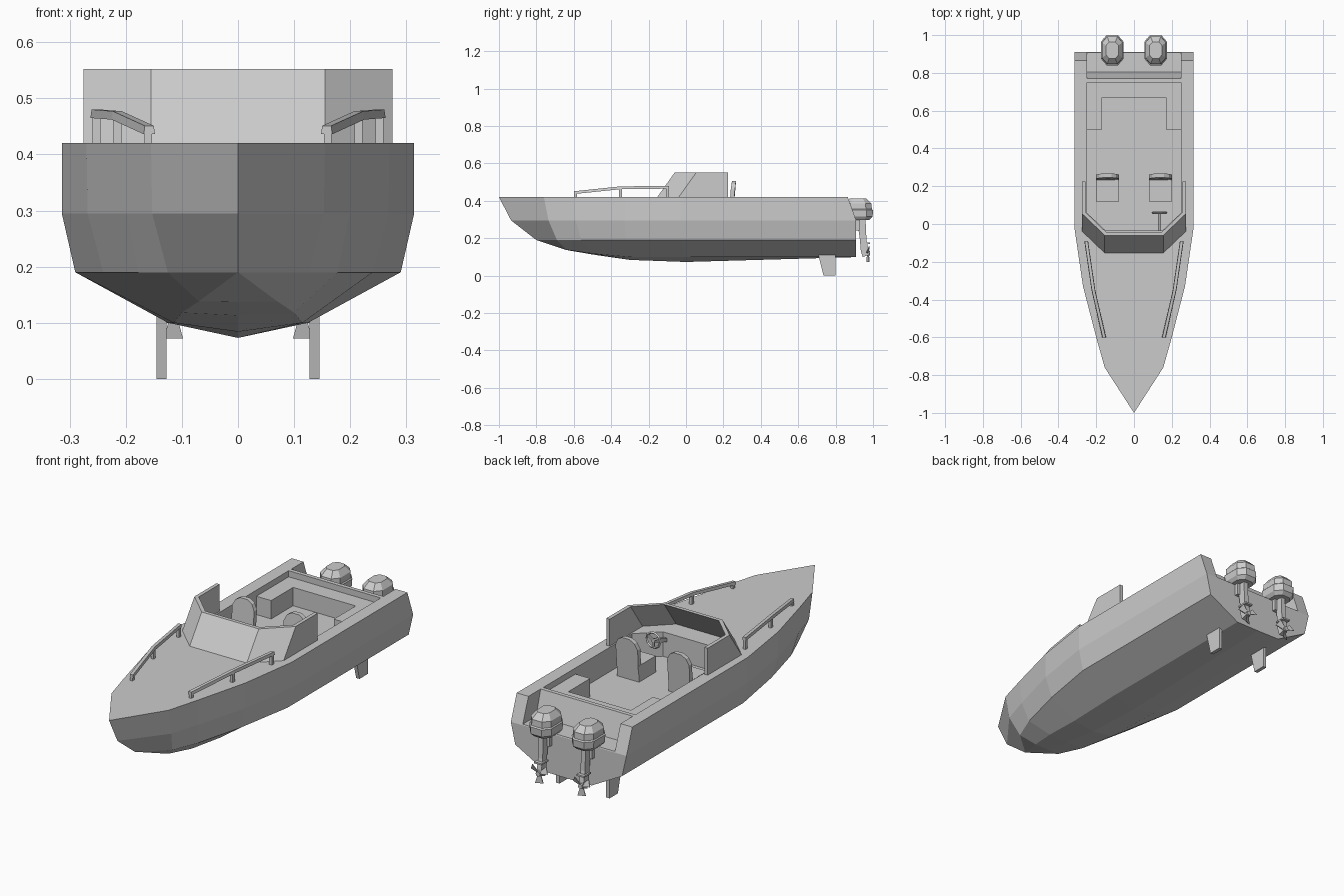
import bpy, bmesh, math
from mathutils import Matrix, Vector

if "Cube" in bpy.data.objects:
    bpy.data.objects.remove(bpy.data.objects["Cube"])


def loft(name, rings, wrap=False):
    """Skin closed rings of equal length; cap the ends, or wrap last to first."""
    bm = bmesh.new()
    rows = [[bm.verts.new(p) for p in r] for r in rings]
    n = len(rows[0])
    pairs = list(zip(rows, rows[1:])) + ([(rows[-1], rows[0])] if wrap else [])
    for a, b in pairs:
        for i in range(n):
            j = (i + 1) % n
            bm.faces.new((a[i], a[j], b[j], b[i]))
    if not wrap:
        bm.faces.new(rows[0])
        bm.faces.new(rows[-1])
    return finish(name, bm)


def finish(name, bm):
    bmesh.ops.remove_doubles(bm, verts=bm.verts, dist=1e-5)
    bmesh.ops.recalc_face_normals(bm, faces=bm.faces)
    me = bpy.data.meshes.new(name)
    bm.to_mesh(me)
    bm.free()
    ob = bpy.data.objects.new(name, me)
    bpy.context.collection.objects.link(ob)
    return ob


def prism_x(name, yz, x0, x1):
    return loft(name, [[(x, y, z) for y, z in yz] for x in (x0, x1)])


def prism_z(name, xy, z0, z1):
    return loft(name, [[(x, y, z) for x, y in xy] for z in (z0, z1)])


def box(name, x0, x1, y0, y1, z0, z1):
    return prism_z(name, [(x0, y0), (x1, y0), (x1, y1), (x0, y1)], z0, z1)


def both(half):
    """Mirror a half outline across x = 0."""
    return half + [(-p[0],) + tuple(p[1:]) for p in reversed(half)]


# hull: half-width, y and z along each line, bow to stern
sheer = [(0, -1), (.155, -.76), (.2, -.6), (.27, -.33), (.314, -.03), (.314, .865)]
knuckle = [(0, -.935), (.153, -.735), (.198, -.59), (.268, -.33), (.314, -.03), (.314, .91)]
chine = [(0, -.8), (.125, -.69), (.178, -.56), (.24, -.32), (.29, -.03), (.29, .91)]
strake = [(0, -.8, .19), (.07, -.64, .138), (.1, -.5, .118), (.115, -.3, .1), (.125, 0, .1), (.125, .91, .1)]
keel = [(-.8, .19), (-.64, .137), (-.5, .113), (-.3, .084), (0, .073), (.91, .099)]
bm = bmesh.new()
rows = []
for s, k, c, t, q in zip(sheer, knuckle, chine, strake, keel):
    half = [(*s, .42), (*k, .295), (*c, .19), t]
    pts = half + [(0, *q)] + [(-x, y, z) for x, y, z in reversed(half)]
    rows.append([bm.verts.new(p) for p in pts])
for a, b in zip(rows, rows[1:]):
    for i in range(9):
        j = (i + 1) % 9
        bm.faces.new((a[i], a[j], b[j], b[i]))
e = rows[-1]
bm.faces.new((e[0], e[1], e[7], e[8]))
bm.faces.new(e[1:8])
hull = finish("hull", bm)

# cockpit and motor well cut out of the hull
cuts = [
    prism_z("cockpit_cutter", both([(.25, .75), (.25, .06), (.15, -.035)]), .30, .6),
    prism_x("well_cutter", [(.7467, .5), (.805, .30), (1, .30), (1, .5)], -.25, .25),
]
for c in cuts:
    m = hull.modifiers.new("cut", 'BOOLEAN')
    m.operation, m.object, m.solver = 'DIFFERENCE', c, 'EXACT'
bpy.context.view_layer.objects.active = hull
for m in list(hull.modifiers):
    bpy.ops.object.modifier_apply(modifier=m.name)
for c in cuts:
    bpy.data.objects.remove(c)

# windshield: wrapped screen with raked front
ob = both([(.275, .225, .225), (.275, -.04, .055), (.155, -.155, -.06)])
ib = both([(.257, .225, .225), (.257, -.032, .063), (.148, -.137, -.042)])
loft("windshield", [[(o[0], o[1], .418), (o[0], o[2], .552), (i[0], i[2], .552), (i[0], i[1], .418)]
                    for o, i in zip(ob, ib)])

# U-shaped rear bench
prism_z("rear_bench", both([(.25, .75), (.25, .5), (.17, .5), (.17, .67)]), .299, .39)

# helm seats
for sx in (-.14, .14):
    box("seat_base", sx - .06, sx + .06, .12, .25, .299, .38)
    arch = [(-.058, .30), (-.06, .46), (-.045, .49), (-.02, .505),
            (.02, .505), (.045, .49), (.06, .46), (.058, .30)]
    loft("seat_back", [[(sx + x, y + max(0, z - .38) * .14, z) for x, z in arch] for y in (.228, .25)])

# steering wheel, spokes and column
hub = Vector((.135, .06, .42))
bpy.ops.mesh.primitive_torus_add(major_segments=10, minor_segments=4, major_radius=.037,
                                 minor_radius=.006, location=hub, rotation=(math.pi / 2, 0, 0))
bpy.context.object.name = "steering_wheel"
for k in range(3):
    s = box("wheel_spoke", -.005, .005, -.004, .004, 0, .037)
    s.matrix_world = Matrix.Translation(hub) @ Matrix.Rotation(k * 2 * math.pi / 3 + math.pi, 4, 'Y')
prism_x("steering_column", [(-.05, .37), (-.05, .39), (.062, .428), (.062, .41)], .127, .143)

# bow rails with posts
path = [(.158, -.6, .443), (.215, -.35, .469), (.253, -.09, .472)]
for sx in (-1, 1):
    loft("bow_rail", [[(sx * (x + a), y, z + b) for a, b in ((-.01, -.007), (.01, -.007), (.008, .008), (-.008, .008))]
                      for x, y, z in path])
    for x, y, z in ((.16, -.592, .443), (.215, -.35, .469), (.252, -.1, .472)):
        box("rail_post", sx * x - .007, sx * x + .007, y - .008, y + .008, .418, z)

# bottom fins
for sx in (-1, 1):
    prism_x("bottom_fin", [(.70, .14), (.735, 0), (.80, 0), (.80, .14)], sx * .127, sx * .145)

# twin outboard motors
octagon = [(.06, .045), (.03, .08), (-.03, .08), (-.06, .045),
           (-.06, -.045), (-.03, -.08), (.03, -.08), (.06, -.045)]
for cx in (-.115, .115):
    loft("motor_cowl", [[(cx + x * s, .92 + y * s, z) for x, y in octagon]
                        for z, s in ((.298, .75), (.315, .97), (.35, 1), (.355, .92), (.385, .9), (.413, .55))])
    prism_x("motor_leg", [(.915, .30), (.96, .30), (.965, .19), (.975, .14), (.975, .11), (.945, .10),
                          (.935, .13), (.93, .19)], cx - .012, cx + .012)
    box("motor_bracket", cx - .025, cx + .025, .89, .93, .24, .30)
    box("cavitation_plate", cx - .02, cx + .02, .93, .985, .168, .176)
    loft("propeller_hub", [[(cx + .012 * math.cos(a), y, .12 + .012 * math.sin(a))
                            for a in [i * math.pi / 4 for i in range(8)]] for y in (.955, .985)])
    for k in range(3):
        b = loft("propeller_blade", [[(-.004, y + .003, 0), (.004, y - .003, 0), (.017, y - .007, .048),
                                      (-.017, y + .007, .048)] for y in (-.002, .002)])
        b.matrix_world = Matrix.Translation((cx, .973, .12)) @ Matrix.Rotation(
            math.pi + k * 2 * math.pi / 3, 4, 'Y')
